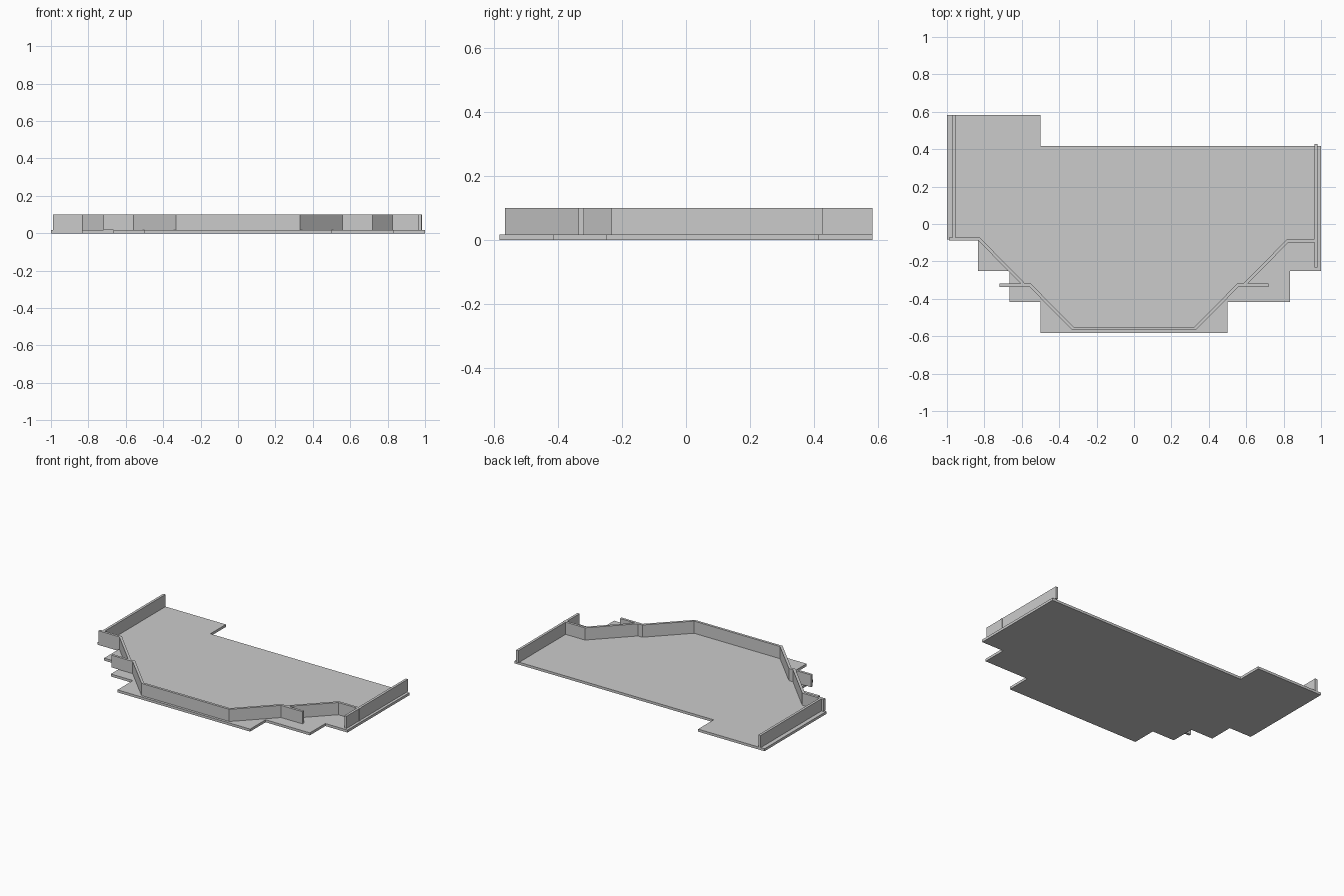
import bpy, bmesh
from mathutils import Vector

if "Cube" in bpy.data.objects:
    bpy.data.objects.remove(bpy.data.objects["Cube"])

TILE = 1 / 6
FLOOR_H = 0.017
WALL_TOP = 0.1
THICK = 0.017


def finish(bm, name):
    bmesh.ops.recalc_face_normals(bm, faces=bm.faces)
    me = bpy.data.meshes.new(name)
    bm.to_mesh(me)
    bm.free()
    ob = bpy.data.objects.new(name, me)
    bpy.context.collection.objects.link(ob)
    return ob


def prism(name, outline, z0, z1):
    bm = bmesh.new()
    face = bm.faces.new([bm.verts.new((x, y, z0)) for x, y in outline])
    ext = bmesh.ops.extrude_face_region(bm, geom=[face], use_keep_orig=True)
    top = [v for v in ext["geom"] if isinstance(v, bmesh.types.BMVert)]
    bmesh.ops.translate(bm, verts=top, vec=(0, 0, z1 - z0))
    return finish(bm, name)


def wall(name, path):
    """Upright wall of constant thickness with mitred corners along a path."""
    pts = [Vector(p) for p in path]
    dirs = [(b - a).normalized() for a, b in zip(pts, pts[1:])]
    normals = [Vector((-d.y, d.x)) for d in dirs]
    left, right = [], []
    for i, p in enumerate(pts):
        n0, n1 = normals[max(i - 1, 0)], normals[min(i, len(normals) - 1)]
        m = (n0 + n1).normalized()
        off = m * (THICK / 2 / m.dot(n0))
        left.append(p + off)
        right.append(p - off)
    return prism(name, left + right[::-1], FLOOR_H, WALL_TOP)


# Floor tiles: (first column, last column) of each row, front to back
rows = [(3, 9), (2, 11), (1, 12), (0, 12), (0, 12), (0, 12), (0, 3)]
for r, (c0, c1) in enumerate(rows):
    y = -3.5 * TILE + r * TILE
    for c in range(c0, c1):
        x = -1 + c * TILE
        prism(f"floor_tile_{r}_{c}",
              [(x, y), (x + TILE, y), (x + TILE, y + TILE), (x, y + TILE)],
              0, FLOOR_H)

# Side walls
wall("left_wall", [(-0.963, -0.083), (-0.963, 0.584)])
wall("right_wall", [(0.973, -0.233), (0.973, 0.427)])

# Angled shoulder walls
wall("left_shoulder_wall", [(-0.988, -0.08), (-0.829, -0.08), (-0.588, -0.325)])
wall("right_shoulder_wall", [(0.59, -0.325), (0.822, -0.09), (0.985, -0.09)])

# Front bay wall with short stubs at both ends
half = [(0.327, -0.558), (0.556, -0.327), (0.72, -0.327)]
wall("front_bay_wall", [(-x, y) for x, y in half[::-1]] + half)
